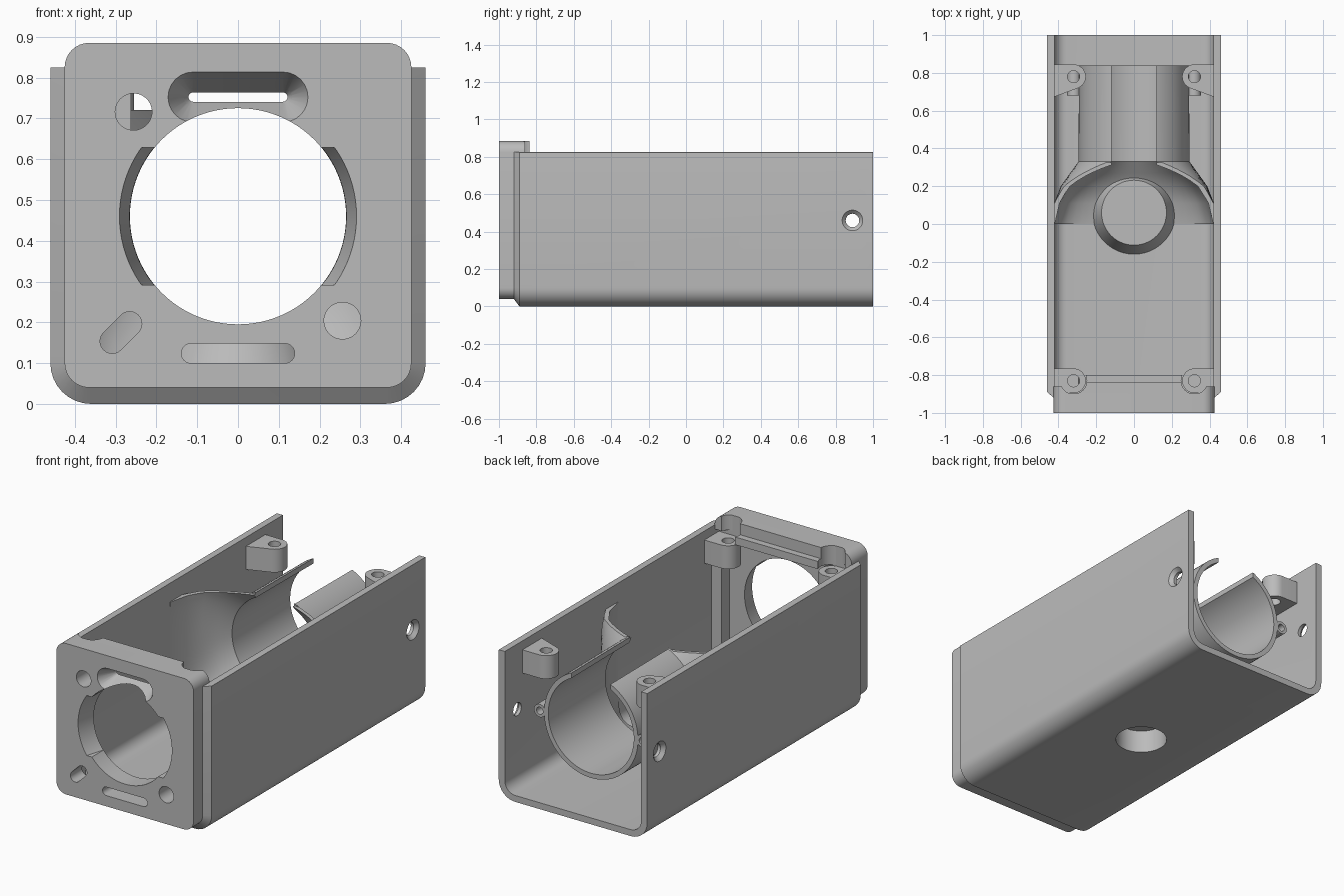
import bpy, bmesh
from math import sin, cos, pi, radians

cube = bpy.data.objects.get("Cube")
if cube:
    bpy.data.objects.remove(cube, do_unlink=True)

grey = bpy.data.materials.new("plain grey")
grey.use_nodes = True
GREY = (0.5, 0.5, 0.5, 1)
grey.diffuse_color = GREY
grey.node_tree.nodes["Principled BSDF"].inputs["Base Color"].default_value = GREY
parts = []
AXIS_Z = 0.46   # height of the bore axis


def loft(name, rings, part=True, clip=None):
    """Solid skinned through matching rings of points, capped at both ends."""
    bm = bmesh.new()
    loops = [[bm.verts.new(p) for p in ring] for ring in rings]
    n = len(loops[0])
    for a, b in zip(loops, loops[1:]):
        for i in range(n):
            bm.faces.new((a[i], a[(i + 1) % n], b[(i + 1) % n], b[i]))
    bm.faces.new(loops[0])
    bm.faces.new(loops[-1])
    if clip:    # keep only a band of heights
        for z, up in zip(clip, (-1, 1)):
            bmesh.ops.bisect_plane(bm, geom=bm.verts[:] + bm.edges[:] + bm.faces[:],
                                   plane_co=(0, 0, z), plane_no=(0, 0, up), clear_outer=True)
            bmesh.ops.holes_fill(bm, edges=[e for e in bm.edges if e.is_boundary])
    bmesh.ops.recalc_face_normals(bm, faces=bm.faces[:])
    me = bpy.data.meshes.new(name)
    bm.to_mesh(me)
    bm.free()
    me.materials.append(grey)
    ob = bpy.data.objects.new(name, me)
    bpy.context.collection.objects.link(ob)
    if part:
        parts.append(ob)
    else:
        ob.hide_render = True
    return ob


def circle(axis, c, r, n=48):
    """Ring of points around a centre, square to the given axis."""
    ring = []
    for i in range(n):
        u, v = r * cos(2 * pi * i / n), r * sin(2 * pi * i / n)
        off = {"x": (0, u, v), "y": (u, 0, v), "z": (u, v, 0)}[axis]
        ring.append(tuple(a + b for a, b in zip(c, off)))
    return ring


def cone(name, axis, c0, r0, c1, r1, part=False, clip=None, n=48):
    return loft(name, [circle(axis, c0, r0, n), circle(axis, c1, r1, n)], part, clip)


def box(name, x0, x1, y0, y1, z0, z1, part=False):
    return loft(name, [[(x0, y, z0), (x1, y, z0), (x1, y, z1), (x0, y, z1)] for y in (y0, y1)], part)


def section(y, hw, z0, z1, rb, rt):
    """Rounded rectangle across the body, with bottom and top corner radii."""
    ring = []
    corners = ((hw - rb, z0 + rb, rb, -90), (hw - rt, z1 - rt, rt, 0),
               (rt - hw, z1 - rt, rt, 90), (rb - hw, z0 + rb, rb, 180))
    for x, z, r, start in corners:
        for i in range(9):
            a = radians(start + i * 11.25)
            ring.append((x + r * cos(a), y, z + r * sin(a)))
    return ring


def squircle(y, a, power, n=96):
    """Section that goes from squarish to round as power falls to two."""
    ring = []
    for i in range(n):
        c, s = cos(2 * pi * i / n), sin(2 * pi * i / n)
        k = a / (abs(c) ** power + abs(s) ** power) ** (1 / power)
        ring.append((k * c, y, AXIS_Z + k * s))
    return ring


def stadium(y, cx, cz, half, r, tilt=0):
    """Long rounded slot outline on the front."""
    ring = []
    t = radians(tilt)
    for side in (1, -1):
        for i in range(13):
            a = radians(-90 + 15 * i) + (0 if side > 0 else pi)
            u, v = side * half + r * cos(a), r * sin(a)
            ring.append((cx + u * cos(t) - v * sin(t), y, cz + u * sin(t) + v * cos(t)))
    return ring


def cut(ob, cutters):
    bpy.context.view_layer.objects.active = ob
    for c in cutters:
        m = ob.modifiers.new("cut", "BOOLEAN")
        m.operation, m.solver, m.object = "DIFFERENCE", "EXACT", c
        bpy.ops.object.modifier_apply(modifier=m.name)


# Channel-shaped body, chamfered at the front
EPS = 0.001
shell = loft("body_shell", [section(-0.92, 0.425, 0.04, 0.825, 0.062, EPS),
                            section(-0.89, 0.46, 0, 0.825, 0.1, EPS),
                            section(1, 0.46, 0, 0.825, 0.1, EPS)])
cavity = loft("cavity_cutter", [section(y, 0.422, 0.036, 1.1, 0.065, EPS) for y in (-0.9, 1.2)], False)

# Front plate and the lip along its top
plate = loft("front_plate", [section(y, 0.425, 0.04, 0.885, 0.06, 0.06) for y in (-1, -0.897)])
lip = loft("top_lip", [section(y, 0.425, 0.8, 0.885, EPS, 0.06) for y in (-0.9, -0.837)])
box("lip_ledge", -0.33, 0.33, -0.9, -0.8, 0.78, 0.823, True)

# Bore, bevels, slots and round holes through the front
bore = cone("bore_cutter", "y", (0, -1.1, AXIS_Z), 0.265, (0, -0.7, AXIS_Z), 0.265, n=96)
bevel = cone("bevel_cutter", "y", (0, -1.01, AXIS_Z), 0.293, (0, -0.89, AXIS_Z), 0.264,
             clip=(AXIS_Z - 0.168, AXIS_Z + 0.168), n=96)
top_slot = loft("top_slot_cutter", [stadium(-1.005, 0, 0.752, 0.11, 0.064),
                                    stadium(-0.89, 0, 0.752, 0.11, 0.008)], False)
low_slot = loft("low_slot_cutter", [stadium(y, 0, 0.124, 0.115, 0.024) for y in (-1.1, -0.8)], False)
tilt_slot = loft("tilted_slot_cutter", [stadium(y, -0.287, 0.175, 0.03, 0.03, 45) for y in (-1.1, -0.8)], False)
round_holes = [cone("round_hole_cutter", "y", (x, -1.1, z), 0.045, (x, -0.8, z), 0.045)
               for x, z in ((-0.256, 0.716), (0.256, 0.204))]
front_cuts = [bore, bevel, top_slot, low_slot, tilt_slot] + round_holes

# Countersunk screw holes in the side walls
side_cuts = []
for s in (1, -1):
    side_cuts.append(loft("side_hole_cutter", [circle("x", (s * x, 0.89, AXIS_Z), r) for x, r in
                          ((0.3, 0.036), (0.44, 0.036), (0.461, 0.056), (0.5, 0.056))], False))

# Blind socket under the floor, with its raised seat
socket = cone("socket_cutter", "z", (0, 0.06, -0.1), 0.135, (0, 0.06, 0.13), 0.135)
seat = cone("socket_seat", "z", (0, 0.06, 0.015), 0.228, (0, 0.06, 0.16), 0.172, True)
cut(seat, [socket])
cut(shell, [cavity] + front_cuts + side_cuts + [socket])
cut(plate, front_cuts)

# Funnel narrowing into the open-topped tube
STEPS = ((0, 0.42, 9), (0.11, 0.397, 7), (0.2, 0.362, 4.2), (0.27, 0.312, 2.8),
         (0.33, 0.268, 2), (0.84, 0.265, 2))
tube = loft("funnel_tube", [squircle(y, a + 0.026, p) for y, a, p in STEPS])
inner = loft("tube_cutter", [squircle(-0.05, 0.425, 9)] + [squircle(*s) for s in STEPS]
             + [squircle(0.9, 0.265, 2)], False)
tube_top = box("tube_top_cutter", -1, 1, -0.2, 0.325, 0.72, 1.2)
tube_slot = box("tube_slot_cutter", -0.12, 0.12, 0.3, 1, 0.5, 1.2)
cut(tube, [inner, tube_top, tube_slot, socket])


def bracket(name, s, y, low, high, z0, z1, r=0.065):
    """Rounded lug that reaches from a screw centre to the side wall."""
    top_first = [(0.43, low), (0.43, high)]
    arc = [(0.32 + r * cos(radians(a)), y + r * sin(radians(a))) for a in range(90, 256, 11)]
    return loft(name, [[(s * px, py, z) for px, py in top_first + arc] for z in (z0, z1)])


# Lid lugs, corner posts and tube screw ears on both sides
for s, side in ((1, "left"), (-1, "right")):
    rear = bracket(side + "_rear_lug", s, 0.78, 0.67, 0.845, 0.645, 0.775)
    cut(rear, [cone("lug_hole_cutter", "z", (s * 0.32, 0.78, 0.6), 0.032, (s * 0.32, 0.78, 1), 0.032)])
    front = bracket(side + "_front_lug", s, -0.83, -0.895, -0.765, 0.645, 0.775)
    hole = cone("lug_hole_cutter", "z", (s * 0.32, -0.83, 0.69), 0.032, (s * 0.32, -0.83, 1), 0.032)
    cut(front, [hole] + round_holes)
    notch = [cone("notch_cutter", "z", (s * 0.32, -0.83, 0.776), 0.07, (s * 0.32, -0.83, 1), 0.07),
             box("notch_side_cutter", *sorted((s * 0.32, s * 0.6)), -0.86, -0.76, 0.776, 1)]
    cut(lip, notch)
    cut(bpy.data.objects["lip_ledge"], notch)
    box(side + "_corner_post", *sorted((s * 0.36, s * 0.43)), -0.905, -0.83, 0.06, 0.7, True)
    ear = cone(side + "_tube_ear", "y", (s * 0.318, 0.68, AXIS_Z), 0.036,
               (s * 0.318, 0.84, AXIS_Z), 0.036, True)
    cut(ear, [cone("ear_hole_cutter", "y", (s * 0.318, 0.7, AXIS_Z), 0.02, (s * 0.318, 0.9, AXIS_Z), 0.02)])

# Remove cutters and smooth the round surfaces
for ob in [o for o in bpy.data.objects if o.name.split(".")[0].endswith("_cutter")]:
    bpy.data.objects.remove(ob, do_unlink=True)
bpy.ops.object.select_all(action="DESELECT")
for ob in parts:
    ob.select_set(True)
bpy.context.view_layer.objects.active = shell
bpy.ops.object.shade_smooth_by_angle(angle=radians(30))
